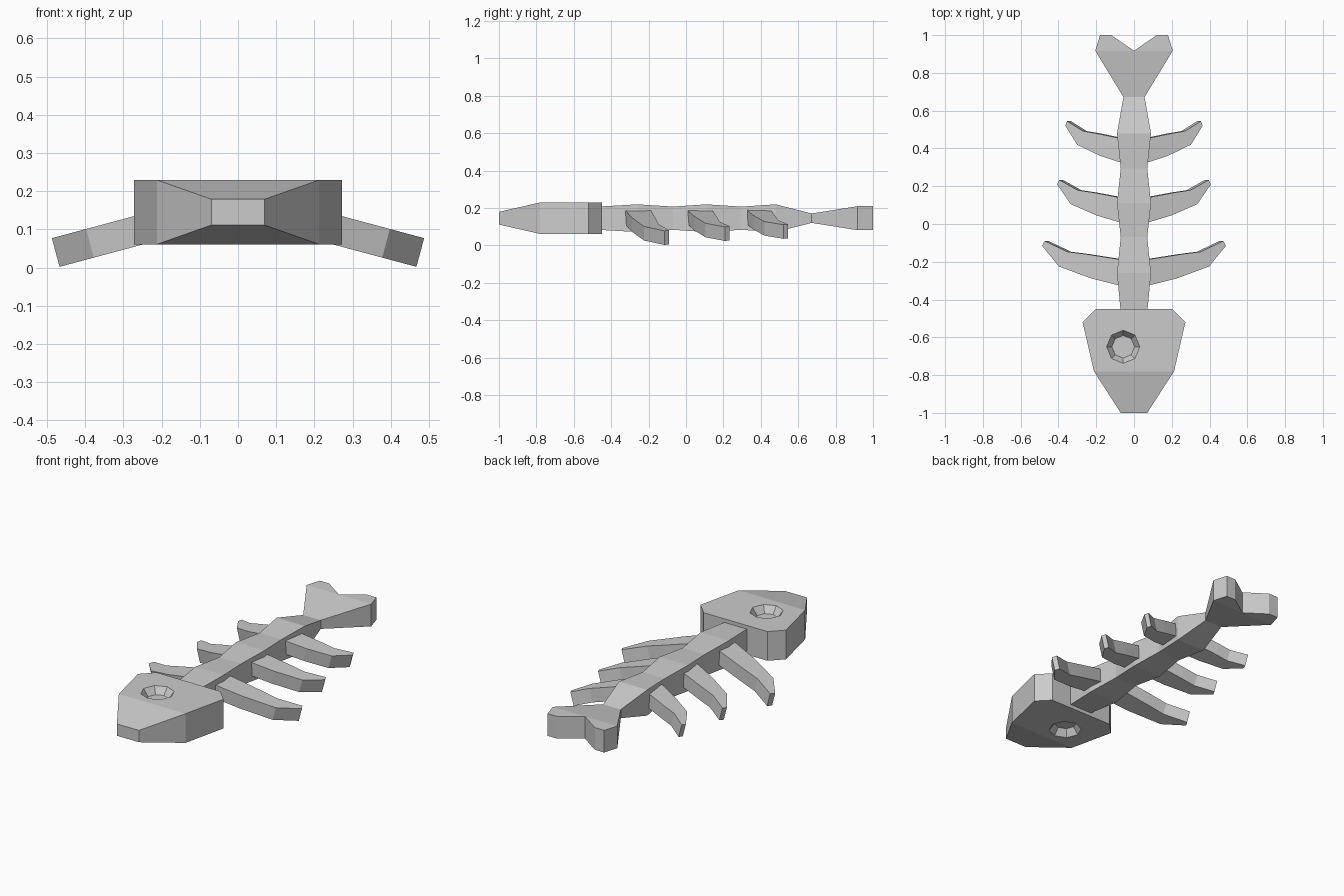
import bpy, bmesh, math
from mathutils import Matrix

if "Cube" in bpy.data.objects:
    bpy.data.objects.remove(bpy.data.objects["Cube"])

MID = 0.145  # height of the body's centre plane


def finish(name, bm):
    bmesh.ops.remove_doubles(bm, verts=bm.verts, dist=1e-5)
    bmesh.ops.recalc_face_normals(bm, faces=bm.faces)
    mesh = bpy.data.meshes.new(name)
    bm.to_mesh(mesh)
    bm.free()
    obj = bpy.data.objects.new(name, mesh)
    bpy.context.collection.objects.link(obj)
    return obj


def slab(name, points, panels, half):
    """Symmetric plate: plan points, panels of point indices, half(y) thickness."""
    bm = bmesh.new()
    top = [bm.verts.new((x, y, MID + half(y))) for x, y in points]
    bot = [bm.verts.new((x, y, MID - half(y))) for x, y in points]
    for panel in panels:
        bm.faces.new([top[i] for i in panel])
        bm.faces.new([bot[i] for i in reversed(panel)])
    n = len(points)
    for i in range(n):
        j = (i + 1) % n
        bm.faces.new((top[i], bot[i], bot[j], top[j]))
    return finish(name, bm)


# Head with a wedge-shaped snout
head = slab("head",
            [(-.07, -1), (.07, -1), (.212, -.78), (.272, -.52), (.203, -.45),
             (-.203, -.45), (-.272, -.52), (-.212, -.78)],
            [(0, 1, 2, 7), (2, 3, 4, 5, 6, 7)],
            lambda y: .034 if y < -.9 else .084)

# Eight-sided eye sockets sunk into both faces of the head
for side, label in ((1, "top"), (-1, "bottom")):
    bm = bmesh.new()
    bmesh.ops.create_cone(bm, cap_ends=True, segments=8, radius1=.06,
                          radius2=.102, depth=.06)
    if side < 0:
        bmesh.ops.rotate(bm, verts=bm.verts, matrix=Matrix.Rotation(math.pi, 3, 'X'))
    bmesh.ops.translate(bm, verts=bm.verts, vec=(-.057, -.65, MID + side * .074))
    cutter = finish("eye_cutter_" + label, bm)
    cutter.hide_render = True
    cutter.hide_viewport = True
    mod = head.modifiers.new("eye_" + label, 'BOOLEAN')
    mod.operation = 'DIFFERENCE'
    mod.solver = 'EXACT'
    mod.object = cutter

# Spine: rectangular sections swelling at each rib (y, half width, half height)
sections = [(-.47, .07, .062), (-.26, .09, .074), (-.07, .07, .062), (.11, .09, .074),
            (.295, .07, .062), (.48, .09, .074), (.672, .056, .025)]
bm = bmesh.new()
rings = [[bm.verts.new((sx * w, y, MID + sz * h))
          for sx, sz in ((-1, -1), (1, -1), (1, 1), (-1, 1))] for y, w, h in sections]
for a, b in zip(rings, rings[1:]):
    for i in range(4):
        j = (i + 1) % 4
        bm.faces.new((a[i], a[j], b[j], b[i]))
bm.faces.new(rings[0])
bm.faces.new(rings[-1])
finish("spine", bm)

# Forked tail fin
slab("tail_fin",
     [(-.056, .672), (.056, .672), (.205, .917), (.18, 1), (.12, 1),
      (0, .917), (-.12, 1), (-.18, 1), (-.205, .917)],
     [(0, 1, 2, 5, 8), (2, 3, 4, 5), (5, 6, 7, 8)],
     lambda y: .025 if y < .7 else .064)

# Drooping, swept-back rib pairs sharing one profile (u along the rib, y offset)
rib_profile = [(-.1, 0), (0, 0), (.36, .037), (.78, .1), (1, .21), (.965, .235),
               (.67, .178), (.42, .165), (0, .138), (-.1, .13)]
SLOPE = math.tan(math.radians(15))
for label, y0, length, sy in (("front", -.325, .407, 1), ("middle", .01, .327, .95),
                              ("rear", .328, .284, .92)):
    for side, hand in ((1, "right"), (-1, "left")):
        bm = bmesh.new()
        top, bot = [], []
        for u, v in rib_profile:
            x, y = .08 + u * length, y0 + v * sy
            z = .077 + (.487 - x) * SLOPE
            top.append(bm.verts.new((side * x, y, z)))
            bot.append(bm.verts.new((side * (x - .02), y, z - .075)))
        n = len(top)
        # Strips across the rib keep the curved outline clean
        for ring in (top, bot):
            for i in range(n // 2 - 1):
                bm.faces.new((ring[i], ring[i + 1], ring[n - 2 - i], ring[n - 1 - i]))
        for i in range(n):
            j = (i + 1) % n
            bm.faces.new((top[i], bot[i], bot[j], top[j]))
        finish(f"{label}_rib_{hand}", bm)
